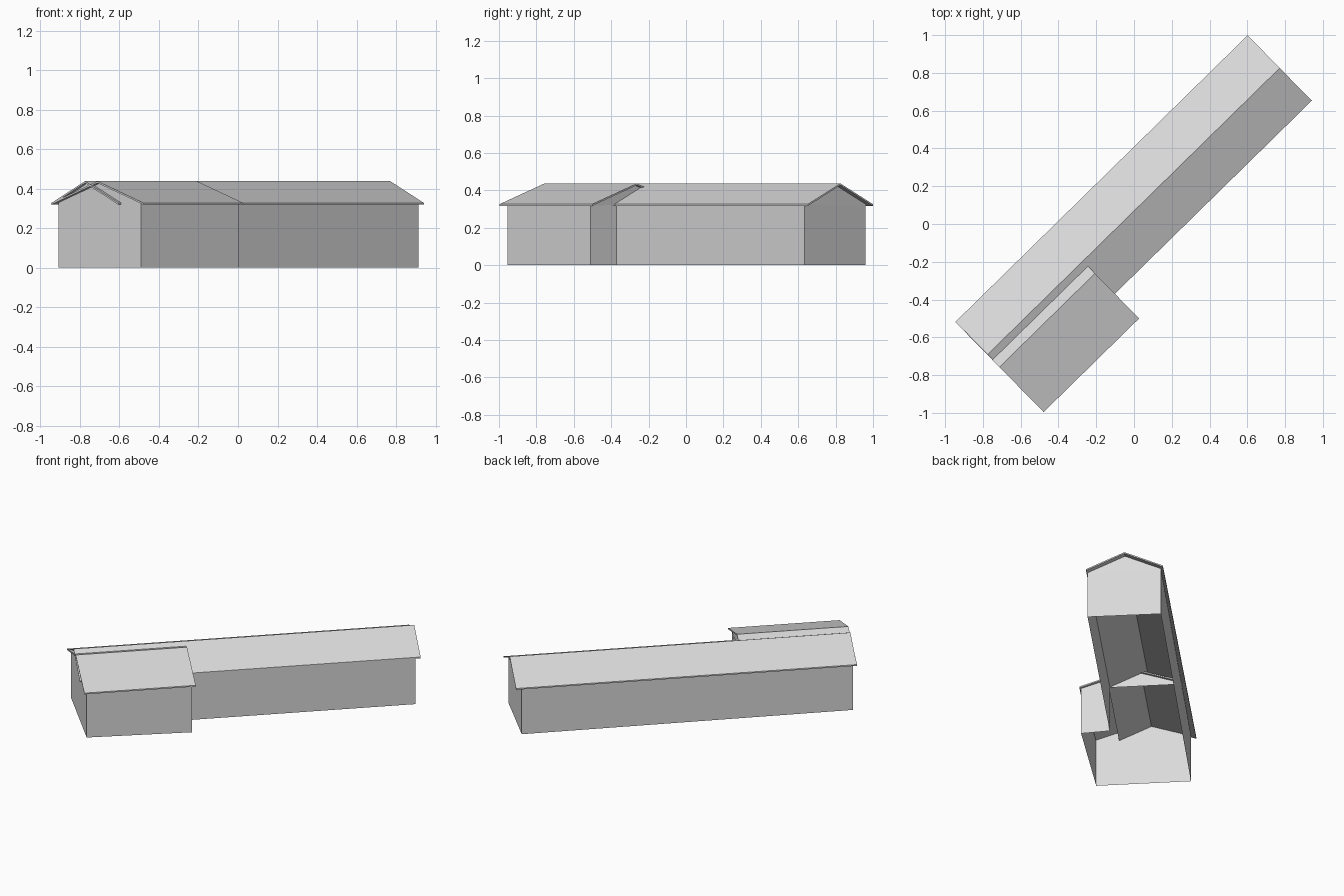
import bpy
import math
from mathutils import Matrix

cube = bpy.data.objects.get("Cube")
if cube:
    bpy.data.objects.remove(cube, do_unlink=True)

TURN = Matrix.Rotation(math.radians(44.44), 4, 'Z')
EAVE, RIDGE, THICK = 0.327, 0.437, 0.009

# Plain grey for the whole building
grey = bpy.data.materials.new("light grey")
grey.use_nodes = True
grey.diffuse_color = (0.7, 0.7, 0.7, 1)
grey.node_tree.nodes["Principled BSDF"].inputs["Base Color"].default_value = (0.7, 0.7, 0.7, 1)


def add(name, verts, faces):
    mesh = bpy.data.meshes.new(name)
    mesh.from_pydata(verts, [], faces)
    mesh.transform(TURN)
    mesh.materials.append(grey)
    obj = bpy.data.objects.new(name, mesh)
    bpy.context.collection.objects.link(obj)
    return obj


def roof(name, x0, x1, left, right):
    """Thin folded slab running along x, with left and right eaves."""
    mid = (left + right) / 2
    top = [(left, EAVE), (mid, RIDGE), (right, EAVE)]
    profile = top + [(y, z - THICK) for y, z in reversed(top)]
    n = len(profile)
    verts = [(x, y, z) for x in (x0, x1) for y, z in profile]
    sides = [(i, i + n, (i + 1) % n + n, (i + 1) % n) for i in range(n)]
    # Each end is two quads, one per slope
    ends = [(0, 1, 4, 5), (1, 2, 3, 4), (11, 10, 7, 6), (10, 9, 8, 7)]
    add(name, verts, sides + ends)


def gable(name, x, left, right, roof_left, roof_right, flip):
    """Triangular wall top that follows the underside of a roof."""
    mid = (roof_left + roof_right) / 2
    slope = (RIDGE - EAVE) / (roof_right - mid)

    def under(y):
        return RIDGE - THICK - slope * abs(y - mid)
    verts = [(x, left, EAVE - THICK), (x, right, EAVE - THICK),
             (x, right, under(right)), (x, mid, under(mid)), (x, left, under(left))]
    face = (4, 3, 2, 1, 0) if flip else (0, 1, 2, 3, 4)
    add(name, verts, [face])


# Outer walls, open underneath (local frame: x along the ridge)
plan = [(-1.018, 0.26), (-1.018, -0.337), (-0.355, -0.368),
        (-0.34, -0.186), (1.096, -0.186), (1.09, 0.275)]
n = len(plan)
add("outer_walls",
    [(x, y, z) for z in (0, EAVE - THICK + 0.004) for x, y in plan],
    [(i, (i + 1) % n, (i + 1) % n + n, i + n) for i in range(n)])

# Long hall roof and the wider, lower-pitched wing roof
roof("hall_roof", -1.037, 1.129, -0.193, 0.292)
roof("wing_roof", -1.039, -0.331, -0.376, 0.292)

# Gable ends
gable("hall_back_gable", 1.093, -0.186, 0.275, -0.193, 0.292, False)
gable("hall_front_gable", -1.018, -0.186, 0.26, -0.193, 0.292, True)
gable("wing_back_gable", -0.348, -0.368, 0.27, -0.376, 0.292, False)
gable("wing_front_gable", -1.018, -0.337, 0.26, -0.376, 0.292, True)
